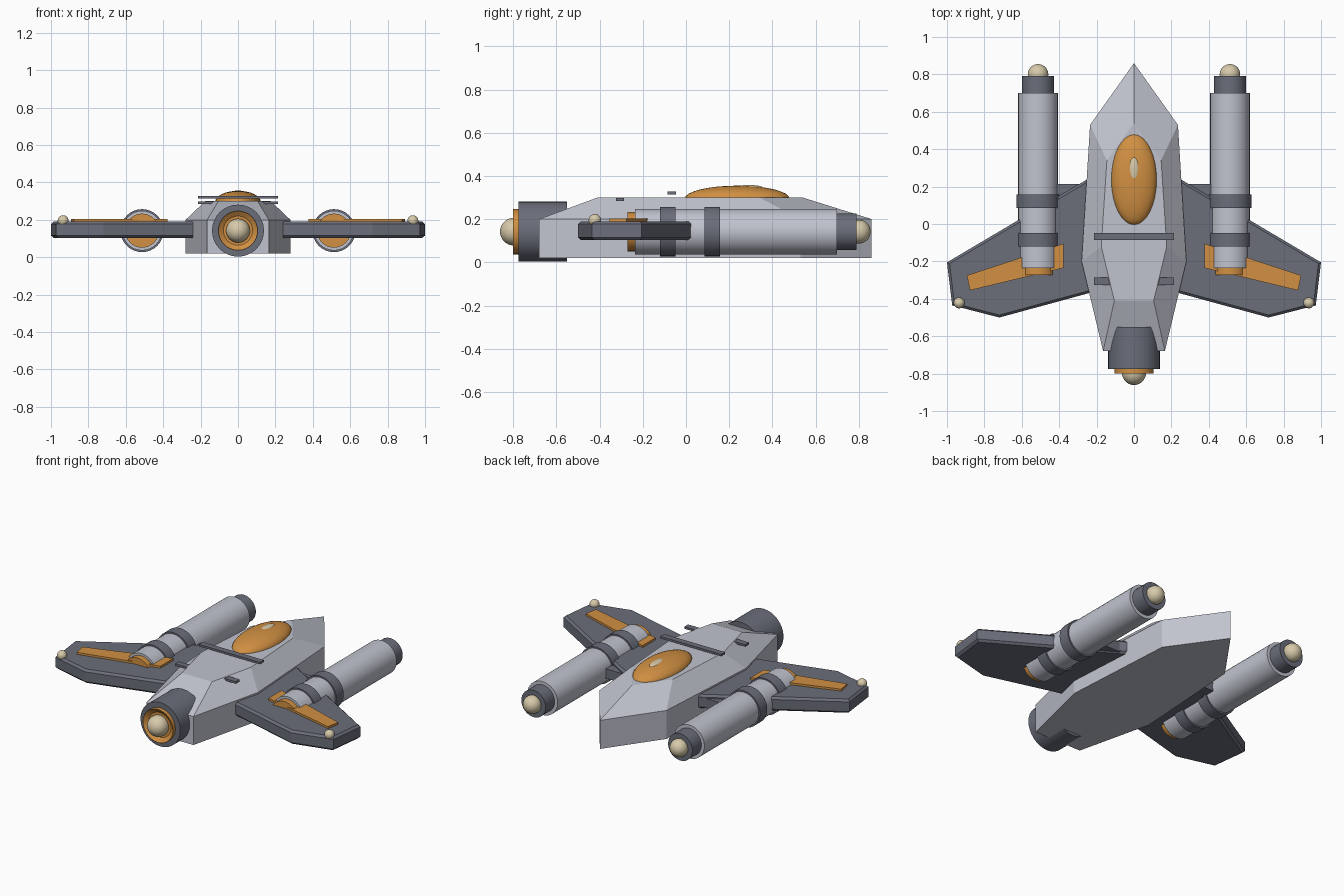
import bpy, bmesh, math
from mathutils import Matrix, Vector

if "Cube" in bpy.data.objects:
    bpy.data.objects.remove(bpy.data.objects["Cube"])


def material(name, rgb):
    m = bpy.data.materials.new(name)
    m.diffuse_color = (*rgb, 1)
    m.use_nodes = True
    m.node_tree.nodes["Principled BSDF"].inputs["Base Color"].default_value = m.diffuse_color
    return m


HULL = material("pale grey", (0.53, 0.55, 0.62))
SLATE = material("slate", (0.145, 0.155, 0.195))
ORANGE = material("orange", (0.64, 0.28, 0.055))
CREAM = material("cream", (0.68, 0.59, 0.40))


def finish(name, bm, mat, smooth=False):
    bmesh.ops.recalc_face_normals(bm, faces=bm.faces[:])
    me = bpy.data.meshes.new(name)
    bm.to_mesh(me)
    bm.free()
    me.materials.append(mat)
    ob = bpy.data.objects.new(name, me)
    bpy.context.collection.objects.link(ob)
    if smooth:
        bpy.ops.object.select_all(action='DESELECT')
        bpy.context.view_layer.objects.active = ob
        ob.select_set(True)
        bpy.ops.object.shade_smooth_by_angle(angle=math.radians(35))
    return ob


def tube(name, x, z, y0, y1, r, mat, recess=0, depth=0):
    """Cylinder along y, with an optional recess in its y0 end."""
    bm = bmesh.new()
    bmesh.ops.create_cone(bm, cap_ends=True, segments=32, radius1=r, radius2=r, depth=y1 - y0,
                          matrix=Matrix.Translation((x, (y0 + y1) / 2, z))
                          @ Matrix.Rotation(math.pi / 2, 4, 'X'))
    if recess:
        cap = min((f for f in bm.faces if len(f.verts) > 4),
                  key=lambda f: f.calc_center_median().y)
        bmesh.ops.inset_individual(bm, faces=[cap], thickness=r - recess)
        for v in cap.verts:
            v.co.y += depth
    return finish(name, bm, mat, True)


def ball(name, centre, radii, mat):
    bm = bmesh.new()
    bmesh.ops.create_uvsphere(bm, u_segments=32, v_segments=16, radius=1,
                              matrix=Matrix.Translation(centre) @ Matrix.Diagonal((*radii, 1)))
    return finish(name, bm, mat, True)


def box(name, lo, hi, mat):
    lo, hi = Vector(lo), Vector(hi)
    bm = bmesh.new()
    bmesh.ops.create_cube(bm, size=1, matrix=Matrix.Translation((lo + hi) / 2)
                          @ Matrix.Diagonal((*(hi - lo), 1)))
    return finish(name, bm, mat)


def slab(name, outline, z0, z1, mat, side=1, bevel=0):
    """Flat plate extruded from an outline, with an optional chamfered edge."""
    bm = bmesh.new()
    face = bm.faces.new([bm.verts.new((x * side, y, z0)) for x, y in outline])
    ext = bmesh.ops.extrude_face_region(bm, geom=[face])
    for v in ext["geom"]:
        if isinstance(v, bmesh.types.BMVert):
            v.co.z = z1
    if bevel:
        rim = [e for e in bm.edges if all(v.co.z == e.verts[0].co.z for v in e.verts)]
        bmesh.ops.bevel(bm, geom=rim, offset=bevel, segments=1, affect='EDGES')
    return finish(name, bm, mat)


# Hull: vertical walls up to the shoulder, then facets to a smaller deck
def mirrored(half):
    return half + [(-x, y) for x, y in reversed(half) if x > 0]


low = mirrored([(0, 0.86), (0.235, 0.53), (0.28, -0.20), (0.165, -0.68)])
deck = mirrored([(0, 0.54), (0.145, 0.34), (0.175, -0.12), (0.105, -0.41)])
bm = bmesh.new()
rings = [[bm.verts.new((x, y, z)) for x, y in pts]
         for pts, z in ((low, 0.02), (low, 0.20), (deck, 0.30))]
for a, b in zip(rings, rings[1:]):
    for i in range(len(a)):
        j = (i + 1) % len(a)
        bm.faces.new((a[i], a[j], b[j], b[i]))
bm.faces.new(rings[0])
bm.faces.new(rings[-1])
finish("hull", bm, HULL)

# Canopy with a small glint
ball("canopy", (0, 0.237, 0.295), (0.122, 0.243, 0.06), ORANGE)
ball("canopy_glint", (0, 0.29, 0.346), (0.026, 0.066, 0.012), CREAM)

# Deck bars
box("deck_bar_upper", (-0.213, -0.085, 0.315), (0.213, -0.047, 0.328), SLATE)
box("deck_bar_lower", (-0.213, -0.325, 0.284), (0.213, -0.287, 0.297), SLATE)

# Main engine
tube("engine", 0, 0.142, -0.775, -0.55, 0.139, SLATE)
tube("engine_ring", 0, 0.142, -0.80, -0.74, 0.105, ORANGE, 0.078, 0.02)
ball("engine_core", (0, -0.797, 0.142), (0.064, 0.064, 0.064), CREAM)

wing = [(0.15, 0.298), (1.0, -0.205), (0.972, -0.435), (0.72, -0.50), (0.15, -0.345)]
stripe = [(0.378, -0.105), (0.893, -0.275), (0.877, -0.355), (0.378, -0.235)]

for side, label in ((-1, "left"), (1, "right")):
    # Wing, pylon, stripe and tip lamp
    slab("wing_" + label, wing, 0.103, 0.19, SLATE, side, 0.013)
    xs = sorted((side * 0.2, side * 0.5))
    box("pylon_" + label, (xs[0], -0.10, 0.11), (xs[1], 0.215, 0.17), SLATE)
    slab("wing_stripe_" + label, stripe, 0.185, 0.203, ORANGE, side)
    ball("tip_lamp_" + label, (side * 0.935, -0.422, 0.195), (0.029, 0.029, 0.029), CREAM)

    # Side pod: barrel, collars, nozzle and nose
    x, z = side * 0.513, 0.142
    tube("pod_barrel_" + label, x, z, -0.235, 0.70, 0.106, HULL)
    for n, y in (("front", 0.122), ("rear", -0.085)):
        tube(f"pod_collar_{n}_{label}", x, z, y - 0.036, y + 0.036, 0.115, SLATE)
    tube("pod_nozzle_" + label, x, z, -0.272, -0.22, 0.091, ORANGE)
    tube("pod_nose_" + label, x, z, 0.68, 0.79, 0.085, SLATE)
    ball("pod_tip_" + label, (x, 0.80, z), (0.055, 0.055, 0.055), CREAM)
